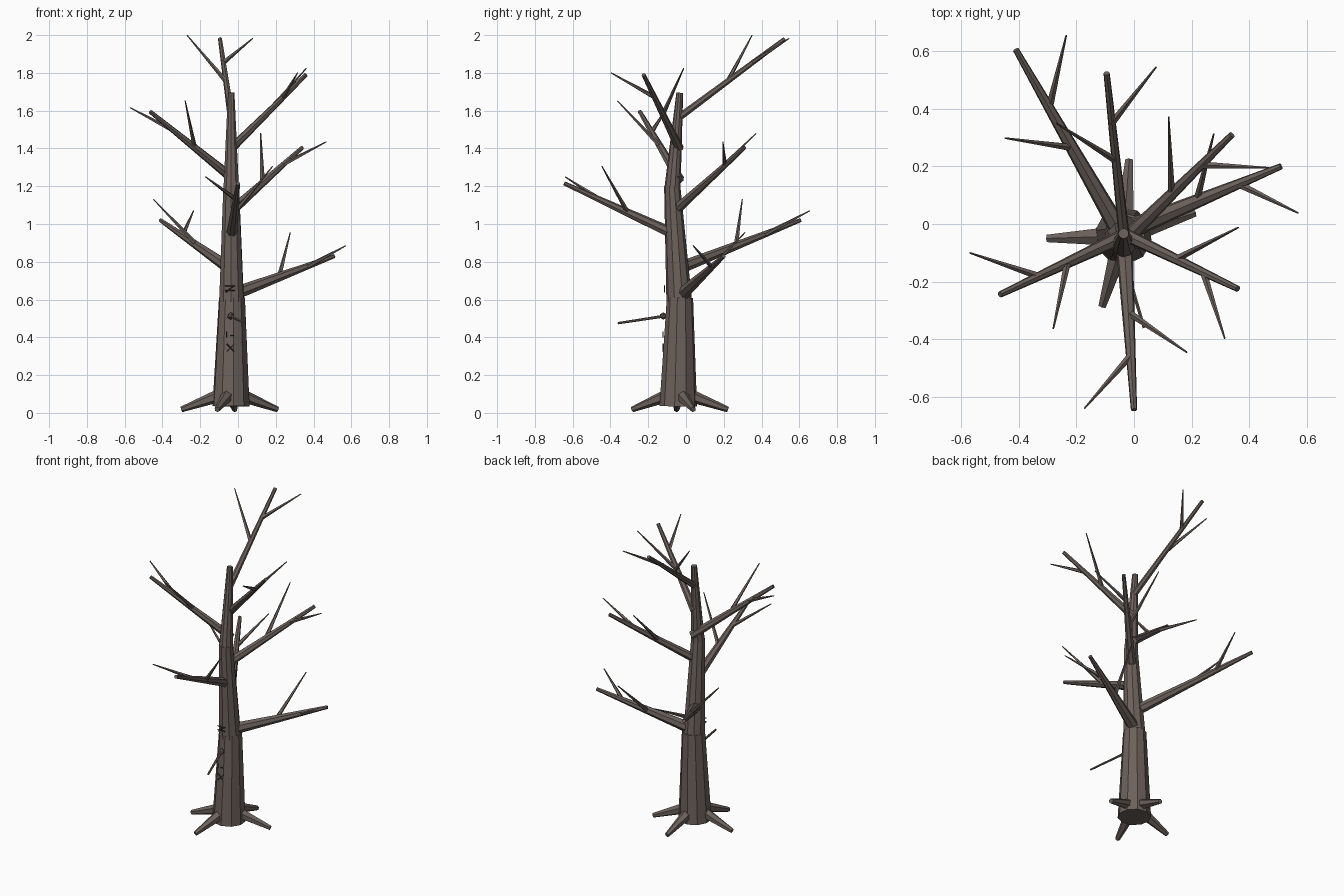
import bpy
from mathutils import Vector

bark = bpy.data.materials.new("bark")
bark.diffuse_color = (0.15, 0.12, 0.105, 1)
dark = bpy.data.materials.new("dark_bark")
dark.diffuse_color = (0.06, 0.05, 0.045, 1)


def limb(name, a, b, r1, r2, sides, mat=bark):
    """Tapered flat-faced cylinder from a to b."""
    a, b = Vector(a), Vector(b)
    d = b - a
    bpy.ops.mesh.primitive_cone_add(vertices=sides, radius1=r1, radius2=r2, depth=d.length,
                                    location=(a + b) / 2,
                                    rotation=d.to_track_quat('Z', 'Y').to_euler())
    ob = bpy.context.object
    ob.name = name
    ob.data.materials.append(mat)
    return ob


# Trunk in three leaning sections
limb("trunk_lower", (-.037, -.041, .035), (-.032, -.032, .61), .1, .07, 10)
limb("trunk_middle", (-.034, -.036, .59), (-.036, -.073, 1.2), .068, .043, 10)
limb("trunk_upper", (-.036, -.072, 1.185), (-.036, -.033, 1.695), .043, .018, 10)

# Roots
for i, (x, y) in enumerate([(-.30, -.05), (-.11, -.285), (.21, .038), (-.017, .222)]):
    tip = Vector((x, y, .018))
    base = Vector((-.037, -.041, .115)).lerp(tip, .2)
    limb(f"root_{i + 1}", base, tip, .036, .015, 6)

# Branches: start, tip, base radius, then twigs as (start, tip)
branches = [
    ((-.02, -.02, .63), (.51, .20, .83), .036,
     [((.22, .09, .725), (.277, .313, .955)), ((.37, .135, .775), (.57, .038, .885))]),
    ((-.035, -.05, .76), (-.41, .605, 1.02), .034,
     [((-.215, .265, .885), (-.447, .298, 1.13)), ((-.29, .42, .945), (-.235, .655, 1.07))]),
    ((-.035, -.05, .94), (0, -.645, 1.215), .031,
     [((-.015, -.31, 1.065), (.183, -.445, 1.305)), ((-.01, -.455, 1.13), (-.172, -.64, 1.25))]),
    ((-.035, -.06, 1.07), (.34, .31, 1.405), .028,
     [((.13, .11, 1.225), (.12, .372, 1.48)), ((.23, .205, 1.31), (.468, .195, 1.435))]),
    ((-.02, -.035, 1.235), (-.465, -.245, 1.595), .027,
     [((-.335, -.18, 1.49), (-.57, -.1, 1.615)), ((-.23, -.13, 1.405), (-.28, -.363, 1.652))]),
    ((-.035, -.035, 1.40), (.36, -.225, 1.79), .024,
     [((.15, -.12, 1.585), (.362, -.012, 1.825)), ((.24, -.165, 1.67), (.315, -.397, 1.80))]),
    ((-.035, -.035, 1.565), (-.095, .523, 1.98), .02,
     [((-.063, .22, 1.755), (-.27, .35, 2.0)), ((-.077, .35, 1.855), (.077, .545, 1.982))]),
]
for i, (start, tip, r, twigs) in enumerate(branches):
    limb(f"branch_{i + 1}", start, tip, r, .011, 7)
    for j, (a, b) in enumerate(twigs):
        limb(f"twig_{i + 1}_{j + 1}", a, b, .013, .003, 5)

# Bare stub poking from the front, with its knot
limb("stub", (-.04, -.11, .513), (.035, -.36, .475), .008, .006, 6)
bpy.ops.mesh.primitive_ico_sphere_add(subdivisions=1, radius=.02, location=(-.038, -.12, .513))
bpy.context.object.name = "stub_knot"
bpy.context.object.data.materials.append(bark)

# Small bark scars above and below the stub
scars = [((-.065, .638), (-.02, .675)), ((-.07, .672), (-.015, .672)), ((-.07, .648), (-.015, .648)),
         ((-.06, .325), (-.02, .365)), ((-.06, .365), (-.02, .325)),
         ((-.06, .40), (-.06, .43)), ((-.04, .41), (-.02, .41))]
for i, (a, b) in enumerate(scars):
    y = -.113 if a[1] > .5 else -.122
    limb(f"scar_{i + 1}", (a[0], y, a[1]), (b[0], y, b[1]), .003, .003, 4, dark)
